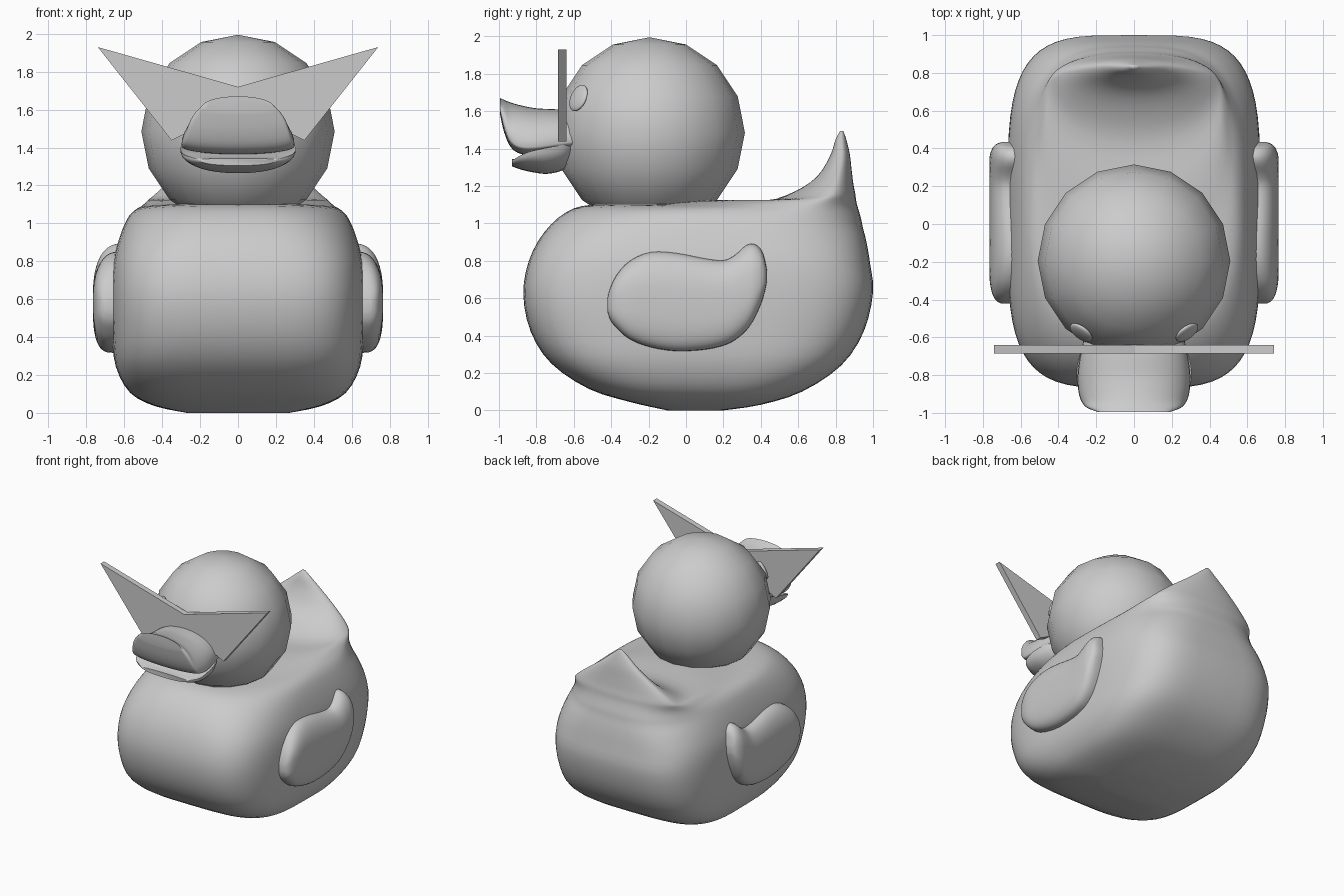
import bpy, bmesh, math
from mathutils import Vector

if "Cube" in bpy.data.objects:
    bpy.data.objects.remove(bpy.data.objects["Cube"])


def power(v, n):
    return math.copysign(abs(v) ** (2 / n), v)


def unit_loop(n, count):
    """Superellipse outline of radius 1."""
    angles = [2 * math.pi * i / count for i in range(count)]
    return [(power(math.cos(a), n), power(math.sin(a), n)) for a in angles]


def smooth_rows(rows, steps):
    """Catmull-Rom interpolation between rows of numbers."""
    out = []
    for i in range(len(rows) - 1):
        a, b, c, d = (rows[max(i - 1, 0)], rows[i], rows[i + 1], rows[min(i + 2, len(rows) - 1)])
        for k in range(steps):
            t = k / steps
            out.append([0.5 * (2 * q + (r - p) * t + (2 * p - 5 * q + 4 * r - s) * t * t
                               + (3 * q - p - 3 * r + s) * t ** 3)
                        for p, q, r, s in zip(a, b, c, d)])
    return out + [list(rows[-1])]


def loft(name, rings, angle=40):
    bm = bmesh.new()
    loops = [[bm.verts.new(p) for p in ring] for ring in rings]
    n = len(loops[0])
    for lo, hi in zip(loops, loops[1:]):
        for i in range(n):
            bm.faces.new((lo[i], lo[(i + 1) % n], hi[(i + 1) % n], hi[i]))
    bm.faces.new(loops[0])
    bm.faces.new(loops[-1])
    bmesh.ops.recalc_face_normals(bm, faces=bm.faces)
    mesh = bpy.data.meshes.new(name)
    bm.to_mesh(mesh)
    bm.free()
    obj = bpy.data.objects.new(name, mesh)
    bpy.context.collection.objects.link(obj)
    if angle:
        shade(obj, angle)
    return obj


def shade(obj, angle):
    bpy.ops.object.select_all(action='DESELECT')
    obj.select_set(True)
    bpy.context.view_layer.objects.active = obj
    bpy.ops.object.shade_smooth_by_angle(angle=math.radians(angle))


# Body with tail: tilted rings
# (front y, front z, back y, back z, half width, y of widest point, squareness)
body_rows = [
    (-.10, .00, .20, .00, .27, .05, 3), (-.30, .045, .40, .03, .44, .05, 3.3),
    (-.52, .115, .62, .10, .57, .05, 3.7), (-.72, .25, .83, .24, .645, .06, 4),
    (-.83, .42, .95, .42, .665, .06, 4), (-.87, .62, 1.0, .63, .67, .06, 4),
    (-.84, .80, .985, .78, .66, .08, 3.8), (-.76, .95, .965, .90, .625, .12, 3.4),
    (-.64, 1.06, .945, .98, .585, .22, 3), (-.50, 1.10, .935, 1.03, .55, .35, 2.8),
    (-.20, 1.105, .92, 1.08, .51, .52, 2.6), (.15, 1.125, .91, 1.12, .475, .66, 2.4),
    (.42, 1.12, .905, 1.16, .445, .74, 2.2), (.58, 1.17, .895, 1.21, .39, .78, 2.1),
    (.70, 1.25, .885, 1.29, .29, .81, 2), (.77, 1.36, .875, 1.375, .165, .83, 2),
    (.80, 1.45, .855, 1.455, .065, .83, 2), (.825, 1.495, .84, 1.495, .015, .833, 2)]
rings = []
for fy, fz, by, bz, w, wy, n in smooth_rows(body_rows, 3):
    ring = []
    for u, v in unit_loop(n, 64):
        y = wy + v * ((by - wy) if v > 0 else (wy - fy))
        ring.append((w * u, y, max(0, fz + (bz - fz) * (y - fy) / (by - fy))))
    rings.append(ring)
loft("body", rings, 70)

# Head
bpy.ops.mesh.primitive_uv_sphere_add(segments=16, ring_count=8, radius=.51, location=(0, -.195, 1.485))
head = bpy.context.object
head.name = "head"
shade(head, 60)

# Eyes: flattened discs lying on the head
for side, label in ((-1, "left"), (1, "right")):
    normal = Vector((side * .28, -.385, .185))
    bpy.ops.mesh.primitive_uv_sphere_add(segments=20, ring_count=12, radius=1,
                                         location=(side * .28, -.575, 1.67))
    eye = bpy.context.object
    eye.name = "eye_" + label
    eye.rotation_euler = normal.to_track_quat('Z', 'Y').to_euler()
    eye.scale = (.07, .075, .022)
    shade(eye, 60)


# Bill halves: sections along y (y, half width, seam z, height above, depth below)
def bill(name, rows, n):
    loft(name, [[(w * u, y, z + (up if v > 0 else down) * v) for u, v in unit_loop(n, 40)]
                for y, w, z, up, down in smooth_rows(rows, 4)], 50)


bill("upper_bill", [(-.58, .26, 1.44, .16, .05), (-.70, .285, 1.425, .185, .055),
                    (-.80, .298, 1.41, .205, .045), (-.88, .295, 1.41, .22, .04),
                    (-.935, .28, 1.44, .205, .035), (-.972, .25, 1.52, .14, .035),
                    (-.995, .19, 1.61, .06, .025)], 2.1)
bill("lower_bill", [(-.60, .22, 1.42, .01, .06), (-.65, .27, 1.42, -.005, .13),
                    (-.74, .30, 1.405, -.015, .14), (-.83, .303, 1.385, -.015, .11),
                    (-.89, .28, 1.36, -.01, .07), (-.93, .20, 1.335, .008, .03)], 2.3)

# Mask plate: pointed flat frame
half = [(0, 1.72), (.74, 1.93), (.35, 1.437), (.275, 1.475), (0, 1.61)]
outline = half + [(-x, z) for x, z in reversed(half[1:-1])]
loft("mask", [[(x, y, z) for x, z in outline] for y in (-.685, -.64)], 0)

# Wings: rounded plates leaning in at the top (y, low z, high z, half thickness)
wing_rows = [(-.42, .53, .60, .045), (-.405, .485, .655, .07), (-.37, .44, .725, .09),
             (-.30, .38, .80, .104), (-.19, .338, .847, .106), (-.05, .317, .842, .106),
             (.10, .325, .813, .106), (.20, .347, .803, .106), (.26, .375, .83, .106),
             (.32, .425, .882, .106), (.365, .49, .89, .104), (.405, .58, .855, .09),
             (.425, .65, .79, .07), (.433, .69, .75, .045)]
for side, label in ((-1, "left"), (1, "right")):
    rings = []
    for y, low, high, thick in smooth_rows(wing_rows, 3):
        ring = []
        for u, v in unit_loop(2.9, 40):
            z = (low + high) / 2 + v * (high - low) / 2
            lean = .6 * max(0, z - .62) ** 2
            ring.append((side * (.66 + thick * u - lean), y, z))
        rings.append(ring)
    loft("wing_" + label, rings, 70)
